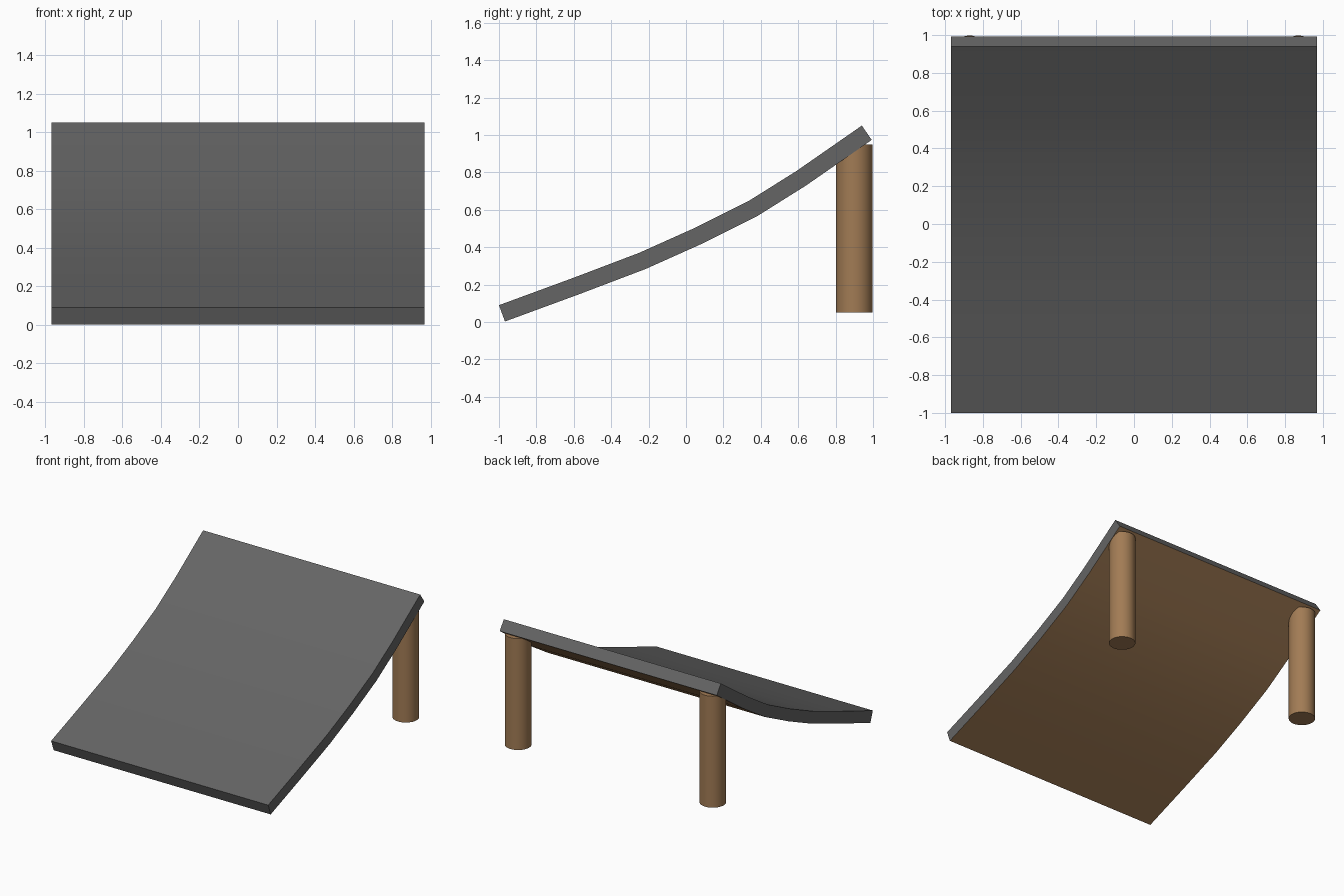
import bpy, bmesh, math
from mathutils import Vector

if "Cube" in bpy.data.objects:
    bpy.data.objects.remove(bpy.data.objects["Cube"])


def material(name, rgb):
    m = bpy.data.materials.new(name)
    m.diffuse_color = (*rgb, 1)
    m.use_nodes = True
    m.node_tree.nodes["Principled BSDF"].inputs["Base Color"].default_value = m.diffuse_color
    return m


grey = material("dark grey grip", (0.13, 0.13, 0.13))
wood = material("brown wood", (0.36, 0.20, 0.09))


def finish(name, bm, mats):
    bmesh.ops.recalc_face_normals(bm, faces=bm.faces)
    mesh = bpy.data.meshes.new(name)
    bm.to_mesh(mesh)
    bm.free()
    for m in mats:
        mesh.materials.append(m)
    ob = bpy.data.objects.new(name, mesh)
    bpy.context.collection.objects.link(ob)
    bpy.context.view_layer.objects.active = ob
    ob.select_set(True)
    bpy.ops.object.shade_smooth_by_angle(angle=math.radians(30))
    ob.select_set(False)
    return ob


# Curved ramp board: side profile (y, z), thickened downwards, extruded along x
HALF, THICK = 0.97, 0.093
top = [Vector(p) for p in [(-1, 0.09), (-0.60, 0.237), (-0.25, 0.37), (0.04, 0.50),
                           (0.335, 0.647), (0.59, 0.807), (0.94, 1.05)]]
under = []
for i, p in enumerate(top):
    d = (top[min(i + 1, len(top) - 1)] - top[max(i - 1, 0)]).normalized()
    under.append(p + Vector((d.y, -d.x)) * THICK)

bm = bmesh.new()
rows = [[bm.verts.new((x, p.x, p.y)) for x in (-HALF, HALF)] for p in top + under[::-1]]
n = len(top)
for i in range(2 * n):
    a, b = rows[i], rows[(i + 1) % (2 * n)]
    f = bm.faces.new((a[0], a[1], b[1], b[0]))
    f.material_index = 1 if n <= i < 2 * n - 1 else 0   # wooden underside
for i in range(n - 1):
    for s in (0, 1):
        j = 2 * n - 1 - i
        bm.faces.new((rows[i][s], rows[i + 1][s], rows[j - 1][s], rows[j][s]))
finish("ramp_board", bm, [grey, wood])

# Two round support posts at the high end
for side, x in (("left", -0.87), ("right", 0.87)):
    bm = bmesh.new()
    bmesh.ops.create_cone(bm, cap_ends=True, segments=32, radius1=0.098, radius2=0.098, depth=0.90)
    bmesh.ops.translate(bm, verts=bm.verts, vec=(x, 0.90, 0.50))
    finish(side + "_post", bm, [wood])
